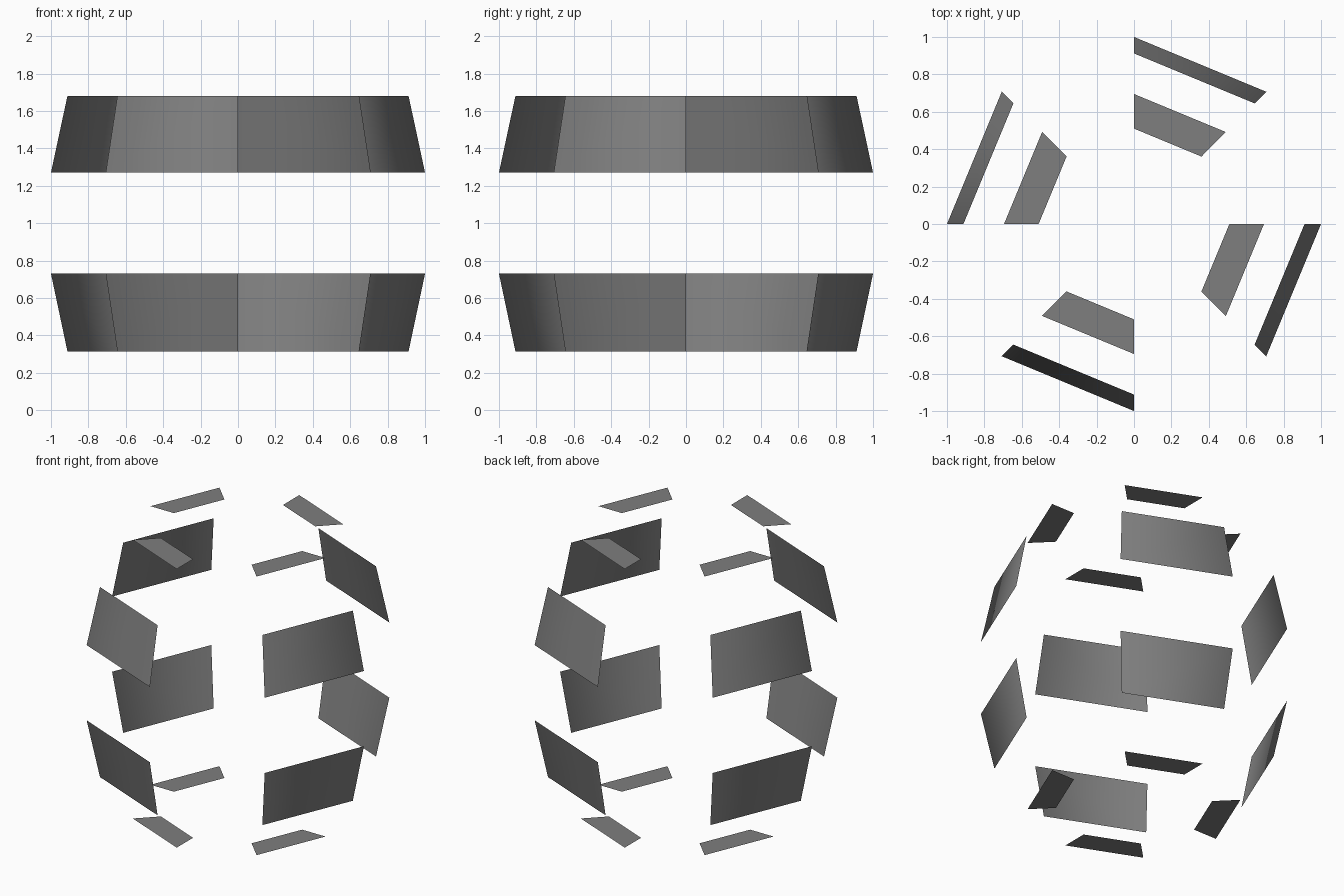
import bpy
from math import sin, cos, radians
from mathutils import Vector

if "Cube" in bpy.data.objects:
    bpy.data.objects.remove(bpy.data.objects["Cube"], do_unlink=True)

# One plain grey for every panel
grey = bpy.data.materials.new("mid_grey")
grey.use_nodes = True
colour = (0.21, 0.21, 0.21, 1)
grey.diffuse_color = colour
grey.node_tree.nodes["Principled BSDF"].inputs["Base Color"].default_value = colour


def panel(name, start, low, high):
    """Flat four-sided panel over one eighth turn, with rounded shading."""
    (r0, z0), (r1, z1) = low, high
    a, b = radians(start), radians(start + 45)
    corners = [(r0, a, z0), (r0, b, z0), (r1, b, z1), (r1, a, z1)]
    verts = [(r * cos(t), r * sin(t), z) for r, t, z in corners]
    normals = [Vector(((z1 - z0) * cos(t), (z1 - z0) * sin(t), r0 - r1)).normalized()
               for r, t, z in corners]
    mesh = bpy.data.meshes.new(name)
    mesh.from_pydata(verts, [], [(0, 1, 2, 3)])
    mesh.materials.append(grey)
    mesh.polygons[0].use_smooth = True
    mesh.update()
    mesh.normals_split_custom_set_from_vertices(normals)
    bpy.context.collection.objects.link(bpy.data.objects.new(name, mesh))


# Bands as (radius, height) from the lower edge to the upper edge
bands = {
    "bottom_panel": ((0.51, 0.0), (0.695, 0.0)),
    "lower_side_panel": ((0.912, 0.315), (1.0, 0.73)),
    "upper_side_panel": ((1.0, 1.27), (0.912, 1.68)),
    "top_panel": ((0.695, 2.0), (0.51, 2.0)),
}

# Alternate eighths of the circle are filled
sides = {"back": 45, "right": 135, "front": 225, "left": 315}
for band, (low, high) in bands.items():
    for side, start in sides.items():
        panel(f"{side}_{band}", start, low, high)
